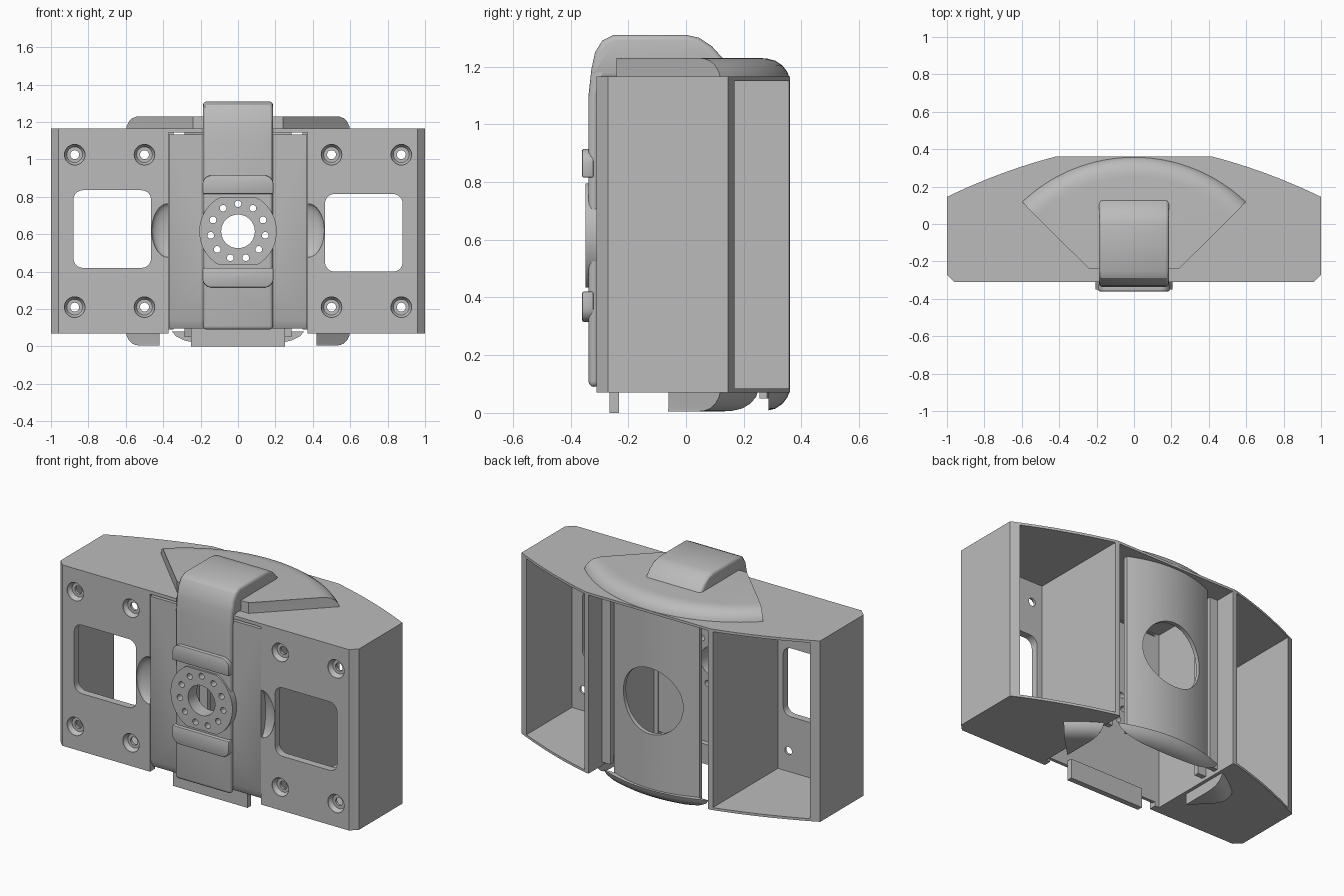
import bpy, bmesh
from math import sin, cos, pi, radians
from mathutils import Vector

if "Cube" in bpy.data.objects:
    bpy.data.objects.remove(bpy.data.objects["Cube"], do_unlink=True)

grey = bpy.data.materials.new("plain grey")
grey.use_nodes = True
grey.diffuse_color = (0.5, 0.5, 0.5, 1)
grey.node_tree.nodes["Principled BSDF"].inputs["Base Color"].default_value = (0.5, 0.5, 0.5, 1)
parts = []


def loft(name, rings):
    """Closed skin through equal-length rings of points."""
    bm = bmesh.new()
    loops = [[bm.verts.new(p) for p in ring] for ring in rings]
    n = len(loops[0])
    for a, b in zip(loops, loops[1:]):
        for i in range(n):
            j = (i + 1) % n
            bm.faces.new((a[i], a[j], b[j], b[i]))
    bm.faces.new(loops[0])
    bm.faces.new(loops[-1])
    bmesh.ops.recalc_face_normals(bm, faces=bm.faces)
    mesh = bpy.data.meshes.new(name)
    bm.to_mesh(mesh)
    bm.free()
    obj = bpy.data.objects.new(name, mesh)
    bpy.context.collection.objects.link(obj)
    mesh.materials.append(grey)
    parts.append(obj)
    return obj


def prism(name, pts, axis, lo, hi):
    """Extrude a 2D outline along an axis."""
    place = {"x": lambda a, b, t: (t, a, b), "y": lambda a, b, t: (a, t, b),
             "z": lambda a, b, t: (a, b, t)}[axis]
    return loft(name, [[place(a, b, t) for a, b in pts] for t in (lo, hi)])


def box(name, x, y, z):
    return prism(name, [(x[0], y[0]), (x[1], y[0]), (x[1], y[1]), (x[0], y[1])], "z", *z)


def circle(cx, cz, r, n=32):
    return [(cx + r * cos(2 * pi * i / n), cz + r * sin(2 * pi * i / n)) for i in range(n)]


def rounded(x0, x1, z0, z1, r, n=5):
    pts = []
    for k, (cx, cz) in enumerate([(x1 - r, z1 - r), (x0 + r, z1 - r), (x0 + r, z0 + r), (x1 - r, z0 + r)]):
        for i in range(n + 1):
            a = pi / 2 * (k + i / n)
            pts.append((cx + r * cos(a), cz + r * sin(a)))
    return pts


def apply_mods(obj):
    bpy.context.view_layer.update()
    dg = bpy.context.evaluated_depsgraph_get()
    mesh = bpy.data.meshes.new_from_object(obj.evaluated_get(dg))
    obj.modifiers.clear()
    obj.data = mesh


def cut(targets, cutters):
    for t in targets:
        for c in cutters:
            m = t.modifiers.new("cut", "BOOLEAN")
            m.operation, m.solver, m.object = "DIFFERENCE", "EXACT", c
        apply_mods(t)
    for c in cutters:
        parts.remove(c)
        bpy.data.objects.remove(c, do_unlink=True)


def bevel(obj, width, segments=3):
    m = obj.modifiers.new("bevel", "BEVEL")
    m.width, m.segments, m.limit_method, m.angle_limit = width, segments, "ANGLE", radians(35)
    apply_mods(obj)


# Housing shell with a curved back
half = [(0.96, -0.31), (1.0, -0.27)]
for i in range(13):
    t = 1 - i / 12
    half.append((0.42 + 0.58 * t, 0.36 - 0.15 * t - 0.065 * t * t))
outline = half + [(-x, y) for x, y in reversed(half)]
housing = prism("housing", outline, "z", 0.07, 1.165)
cutters = [box("c", (-0.4, 0.4), (-0.265, 0.6), (-0.1, 1.15)),
           box("c", (-0.372, 0.372), (-0.5, -0.2), (-0.1, 1.145))]
for s in (-1, 1):
    # Open side bays, windows and screw holes
    cutters.append(box("c", sorted((s * 0.43, s * 0.95)), (-0.265, 0.6), (0.085, 1.15)))
    z0 = 0.4 if s > 0 else 0.42
    x0, x1 = sorted((s * 0.465, s * 0.88))
    cutters.append(prism("c", rounded(x0, x1, z0, z0 + 0.415, 0.05), "y", -0.5, -0.2))
    for x in (0.5, 0.873):
        for z in (0.21, 1.025):
            cutters.append(prism("c", circle(s * x, z, 0.024, 20), "y", -0.5, -0.2))
            cutters.append(loft("c", [[(a, y, b) for a, b in circle(s * x, z, r, 28)]
                                      for r, y in ((0.055, -0.33), (0.055, -0.3), (0.042, -0.28))]))
    # Finger dents beside the centre panel
    rings = []
    for i in range(1, 16):
        a = pi * i / 16
        rings.append([(s * 0.372 + 0.09 * sin(a) * cos(b), -0.31 + 0.043 * sin(a) * sin(b), 0.62 - 0.145 * cos(a))
                      for b in (2 * pi * k / 24 for k in range(24))])
    cutters.append(loft("c", rings))
cut([housing], cutters)

# Fan-shaped pads on the top and underneath
R, CY = 0.87, -0.51


def fan(name, zmap):
    rings = []
    for inset, z in ((0, 1.155), (0.008, 1.18), (0.025, 1.203), (0.05, 1.22), (0.08, 1.228), (0.11, 1.23)):
        ring = [(-0.24, -0.24), (0.24, -0.24)]
        for i in range(33):
            a = radians(43.6) * (1 - i / 16)
            ring.append(((R - inset) * sin(a), CY + (R - inset) * cos(a)))
        rings.append([(x, y, zmap(z)) for x, y in ring])
    return loft(name, rings)


fan("top_pad", lambda z: z)
base = fan("bottom_pad", lambda z: 1.235 - z)
cut([base], [box("c", (-0.42, 0.42), (-0.5, 0.285), (-0.2, 0.3)),
             box("c", (-0.42, -0.385), (-0.5, 0.5), (-0.2, 0.3)),
             box("c", (0.385, 0.42), (-0.5, 0.5), (-0.2, 0.3))])

# Centre front panel, bottom tab and strap folding over the top
panel = prism("centre_panel", [(-0.265, 0.095), (-0.285, 0.095), (-0.308, 0.14), (-0.308, 1.132), (-0.265, 1.132)],
              "x", -0.37, 0.37)
box("bottom_tab", (-0.25, 0.25), (-0.265, -0.232), (0, 0.12))
strap = prism("strap", [(-0.338, 0.09), (-0.338, 1.1), (-0.328, 1.19), (-0.315, 1.25), (-0.29, 1.29), (-0.25, 1.31),
                        (0, 1.31), (0.045, 1.3), (0.09, 1.27), (0.14, 1.215), (0.14, 1.16), (-0.3, 1.16),
                        (-0.3, 0.09)], "x", -0.187, 0.187)
bevel(strap, 0.02)

# Round hub with a ring of small holes
hub_pts = [(x, min(max(z, 0.435), 0.795)) for x, z in circle(0, 0.615, 0.207, 64)]
hub = prism("hub_plate", hub_pts, "y", -0.349, -0.3)
holes = [prism("c", circle(0, 0.615, 0.09, 40), "y", -0.5, -0.1)]
for i in range(11):
    a = pi / 2 + 2 * pi * (i + 0.0) / 11
    holes.append(prism("c", circle(0.147 * cos(a), 0.615 + 0.147 * sin(a), 0.018, 14), "y", -0.5, -0.1))
cut([hub, strap, panel], holes)

# Raised clips above and below the hub
for name, z0, z1, d in (("upper_clip", 0.815, 0.915, 1), ("lower_clip", 0.315, 0.42, -1)):
    zo, zi = (z1, z0) if d > 0 else (z0, z1)
    r = 0.05
    pts = [(-0.19, zi), (0.19, zi)]
    for s in (1, -1):
        arc = [(s * (0.19 - r + r * cos(pi / 2 * i / 6)), zo - d * r + d * r * sin(pi / 2 * i / 6)) for i in range(7)]
        pts += arc if s > 0 else arc[::-1]
    bevel(prism(name, pts, "y", -0.36, -0.32), 0.006, 2)

# Bowed rear cover with a round opening
N = 20
xs = [-0.285 + 0.57 * i / N for i in range(N + 1)]
bow = [(x, 0.345 - 0.8 * x * x) for x in xs]
cover = prism("rear_cover", bow + [(x, y - 0.025) for x, y in reversed(bow)], "z", 0.05, 1.155)
cut([cover], [prism("c", circle(0, 0.61, 0.2, 48), "y", 0, 0.6)])

# Guide rails on the inner walls
for side, s in (("left", 1), ("right", -1)):
    for place, y in (("rear", 0.2), ("middle", 0.1)):
        box(f"{side}_{place}_rail", sorted((s * 0.345, s * 0.405)), (y, y + 0.03), (0.09, 1.155))

# Smooth the rounded surfaces and keep the edges sharp
bpy.ops.object.select_all(action="DESELECT")
for obj in parts:
    obj.select_set(True)
bpy.context.view_layer.objects.active = housing
bpy.ops.object.shade_smooth_by_angle(angle=radians(30))
